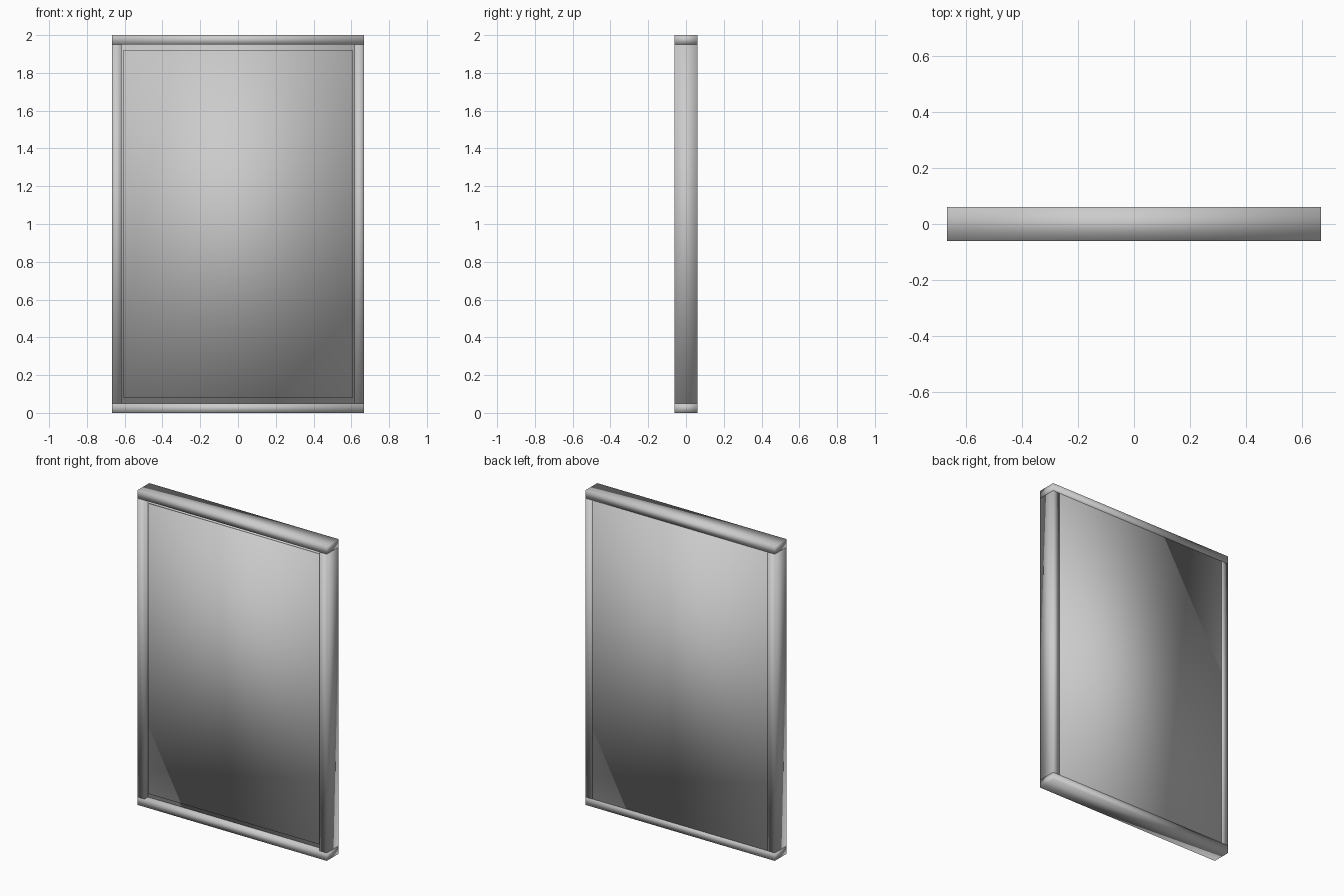
import bpy, bmesh

if "Cube" in bpy.data.objects:
    bpy.data.objects.remove(bpy.data.objects["Cube"])

W, H, D, B = 1.333, 2.0, 0.12, 0.05   # overall width, height, depth, bar width


def box(name, size, loc):
    bm = bmesh.new()
    bmesh.ops.create_cube(bm, size=1)
    bmesh.ops.scale(bm, vec=size, verts=bm.verts)
    bmesh.ops.translate(bm, vec=loc, verts=bm.verts)
    for f in bm.faces:
        f.smooth = True
    me = bpy.data.meshes.new(name)
    bm.to_mesh(me)
    bm.free()
    ob = bpy.data.objects.new(name, me)
    bpy.context.collection.objects.link(ob)
    return ob


# Full-width rails at top and bottom
for name, z in (("bottom_rail", B / 2), ("top_rail", H - B / 2)):
    box(name, (W, D, B), (0, 0, z))

# Side posts between the rails
for name, s in (("left_post", -1), ("right_post", 1)):
    box(name, (B, D, H - 2 * B), (s * (W - B) / 2, 0, H / 2))

# Backing board, flush with the back of the frame
box("backing_board", (W - 2 * B, 0.085, H - 2 * B), (0, 0.0165, H / 2))

# Slightly raised front panel inside the frame
box("front_panel", (1.21, 0.02, 1.84), (0, -0.031, H / 2))
